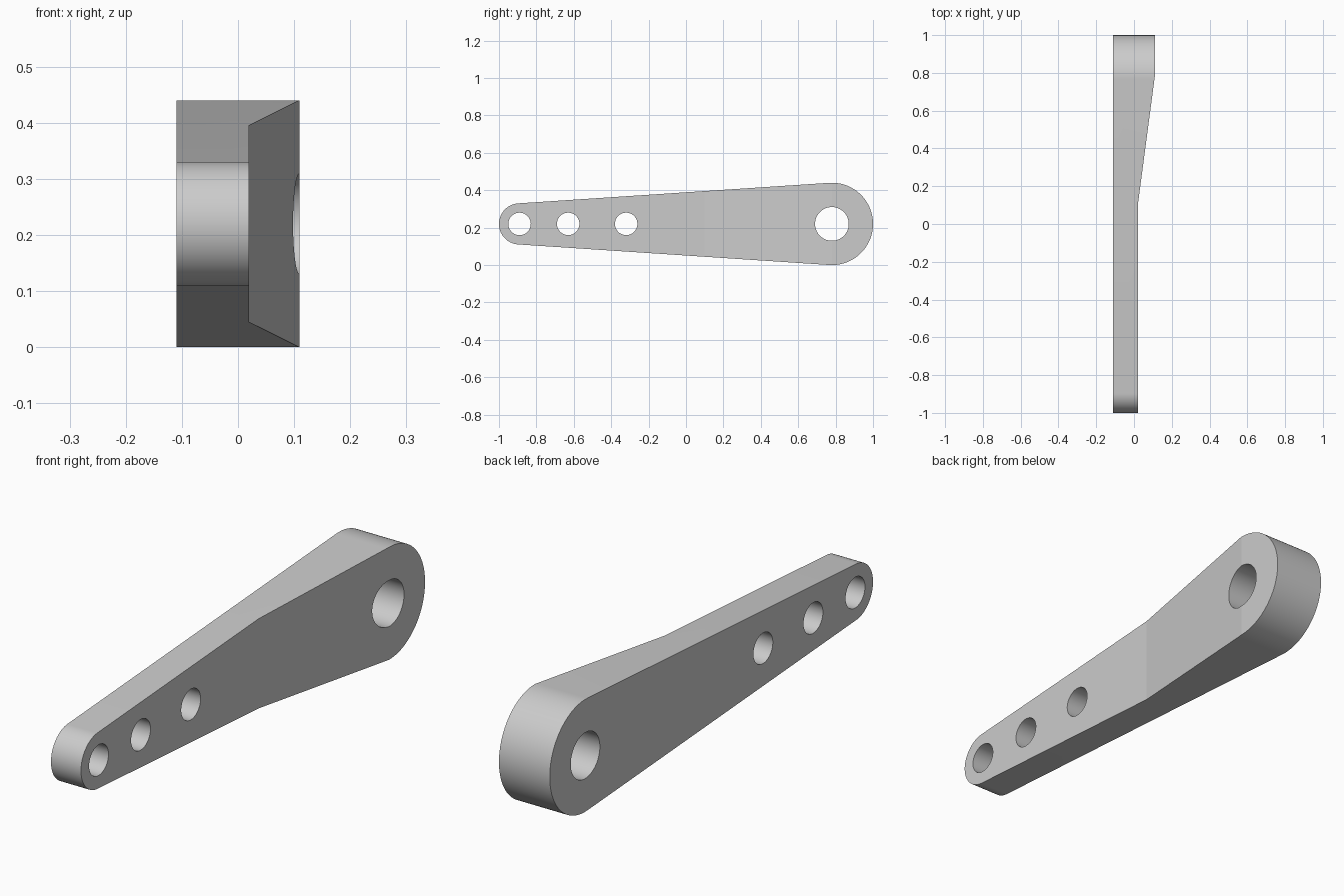
import bpy, bmesh
from math import sin, cos, pi, asin, radians

cube = bpy.data.objects.get("Cube")
if cube:
    bpy.data.objects.remove(cube, do_unlink=True)

MID_Z = 0.22
SMALL_Y, SMALL_R = -0.89, 0.11
BIG_Y, BIG_R = 0.78, 0.22
HALF_WIDTH = 0.11

grey = bpy.data.materials.new("light grey")
grey.use_nodes = True
color = (0.6, 0.6, 0.6, 1)
grey.diffuse_color = color
grey.node_tree.nodes["Principled BSDF"].inputs["Base Color"].default_value = color


def prism(name, points, offset):
    """Extrude a flat polygon along the given offset."""
    bm = bmesh.new()
    face = bm.faces.new([bm.verts.new(p) for p in points])
    result = bmesh.ops.extrude_face_region(bm, geom=[face])
    verts = [g for g in result["geom"] if isinstance(g, bmesh.types.BMVert)]
    bmesh.ops.translate(bm, verts=verts, vec=offset)
    bmesh.ops.recalc_face_normals(bm, faces=bm.faces)
    mesh = bpy.data.meshes.new(name)
    bm.to_mesh(mesh)
    bm.free()
    mesh.materials.append(grey)
    obj = bpy.data.objects.new(name, mesh)
    bpy.context.collection.objects.link(obj)
    return obj


def arc(x, y, radius, start, end, steps):
    """Points of an arc in the side plane."""
    angles = [start + (end - start) * i / steps for i in range(steps + 1)]
    return [(x, y + radius * cos(a), MID_Z + radius * sin(a)) for a in angles]


# Tapered bar: two round ends joined by tangent lines
tilt = asin((BIG_R - SMALL_R) / (BIG_Y - SMALL_Y))
top = pi / 2 + tilt
outline = arc(-HALF_WIDTH, BIG_Y, BIG_R, -top, top, 56)
outline += arc(-HALF_WIDTH, SMALL_Y, SMALL_R, top, 2 * pi - top, 48)
arm = prism("lever_arm", outline, (2 * HALF_WIDTH, 0, 0))

# Cutter that thins the arm and forms the sloping shoulder
slope = (HALF_WIDTH - 0.02) / (BIG_Y - 0.10)
wedge = [(0.02, -1.2, -0.2), (0.02, 0.10, -0.2),
         (0.02 + slope, 1.10, -0.2), (1.0, 1.10, -0.2), (1.0, -1.2, -0.2)]
cutters = [prism("shoulder_cutter", wedge, (0, 0, 0.9))]

# Cutters for the three small holes and the pivot hole
for y, radius in ((SMALL_Y, 0.06), (-0.63, 0.06), (-0.32, 0.06), (BIG_Y, 0.09)):
    circle = arc(-0.3, y, radius, 0, 2 * pi, 96)[:-1]
    cutters.append(prism("hole_cutter", circle, (0.6, 0, 0)))

# Apply the cuts
bpy.ops.object.select_all(action='DESELECT')
arm.select_set(True)
bpy.context.view_layer.objects.active = arm
for cutter in cutters:
    cutter.hide_render = True
    mod = arm.modifiers.new("cut", 'BOOLEAN')
    mod.operation = 'DIFFERENCE'
    mod.solver = 'EXACT'
    mod.object = cutter
    bpy.ops.object.modifier_apply(modifier=mod.name)
    bpy.data.objects.remove(cutter, do_unlink=True)

# Smooth round walls, crisp shoulder and rims
bpy.ops.object.shade_smooth_by_angle(angle=radians(5))
